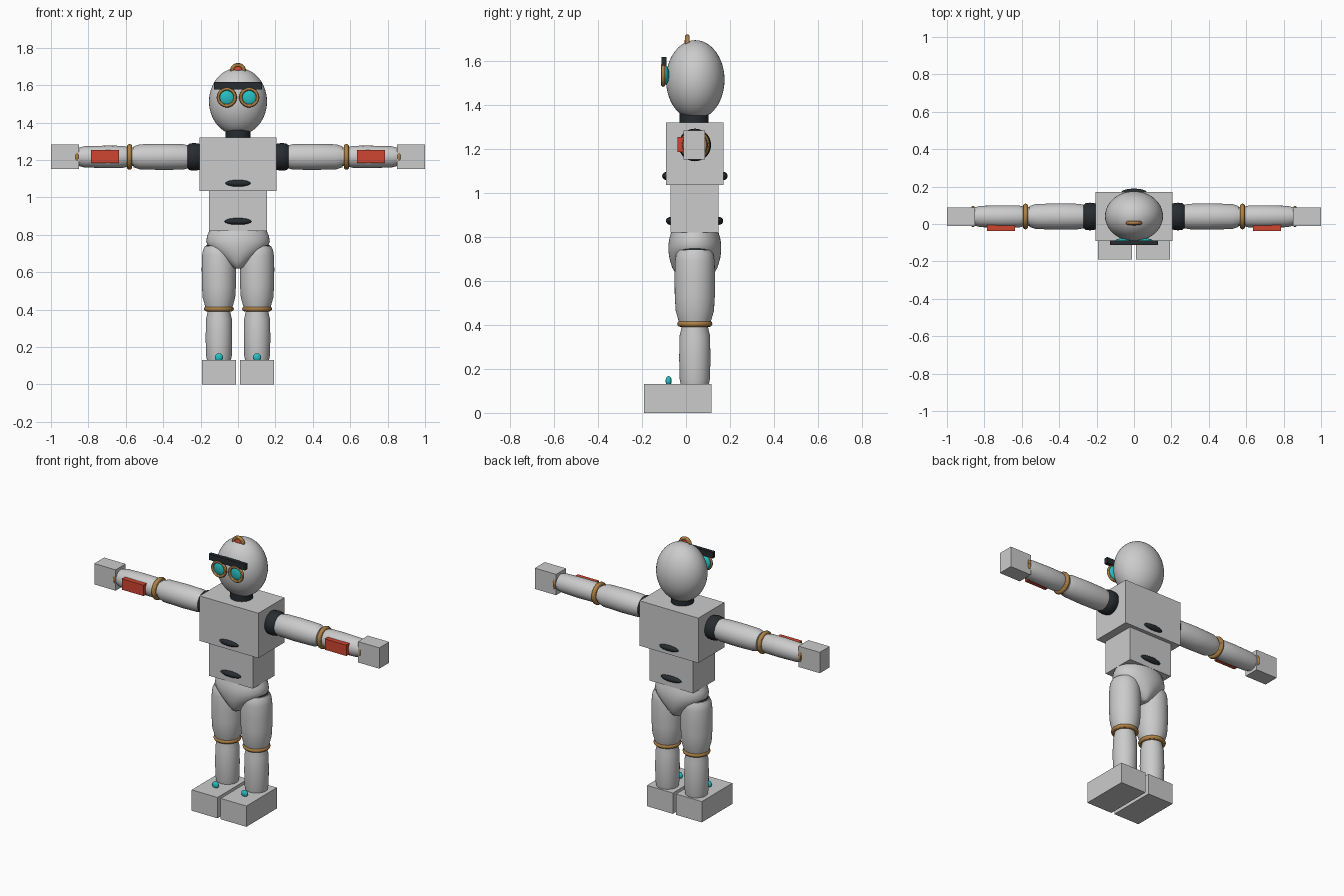
import bpy, bmesh
from math import sin, cos, pi, radians
from mathutils import Matrix, Vector

if "Cube" in bpy.data.objects:
    bpy.data.objects.remove(bpy.data.objects["Cube"])

YC = 0.04  # body axis depth


def material(name, rgb):
    m = bpy.data.materials.new(name)
    m.diffuse_color = (*rgb, 1)
    m.use_nodes = True
    m.node_tree.nodes["Principled BSDF"].inputs["Base Color"].default_value = m.diffuse_color
    return m


DARK = material("dark_rubber", (0.02, 0.025, 0.03))
BRASS = material("brass", (0.42, 0.22, 0.06))
CYAN = material("cyan_glass", (0.02, 0.52, 0.55))
RED = material("red_panel", (0.62, 0.06, 0.03))


def finish(ob, name, mat=None, smooth=True):
    ob.name = name
    if mat:
        ob.data.materials.append(mat)
    if smooth:
        bpy.ops.object.select_all(action='DESELECT')
        ob.select_set(True)
        bpy.context.view_layer.objects.active = ob
        bpy.ops.object.shade_smooth_by_angle(angle=radians(30))
    return ob


def box(name, x, y, z, mat=None):
    """Box from (min, max) ranges."""
    bpy.ops.mesh.primitive_cube_add(size=1)
    ob = bpy.context.object
    size = [b - a for a, b in (x, y, z)]
    mid = [(a + b) / 2 for a, b in (x, y, z)]
    ob.data.transform(Matrix.Translation(mid) @ Matrix.Diagonal((*size, 1)))
    return finish(ob, name, mat, False)


def ellipsoid(name, loc, radii, mat=None, seg=32):
    bpy.ops.mesh.primitive_uv_sphere_add(segments=seg, ring_count=seg // 2)
    ob = bpy.context.object
    ob.data.transform(Matrix.Translation(loc) @ Matrix.Diagonal((*radii, 1)))
    return finish(ob, name, mat)


def ring(name, loc, outer, minor, axis, mat):
    rot = {'X': (0, pi / 2, 0), 'Y': (pi / 2, 0, 0), 'Z': (0, 0, 0)}[axis]
    bpy.ops.mesh.primitive_torus_add(location=loc, rotation=rot, major_radius=outer - minor,
                                     minor_radius=minor, major_segments=40, minor_segments=12)
    return finish(bpy.context.object, name, mat)


def loft(name, rings, centre, axis='Z', sign=1, mat=None, n=40):
    """Stack of ellipses (position, ra, rb) along Z, or along X for the arms."""
    bm = bmesh.new()
    loops = []
    for t, ra, rb in rings:
        loop = []
        for i in range(n):
            a, b = ra * cos(2 * pi * i / n), rb * sin(2 * pi * i / n)
            p = Vector((a, b, t)) if axis == 'Z' else Vector((sign * t, a, b))
            loop.append(bm.verts.new(p + Vector(centre)))
        loops.append(loop)
    for lo, hi in zip(loops, loops[1:]):
        for i in range(n):
            j = (i + 1) % n
            bm.faces.new((lo[i], lo[j], hi[j], hi[i]))
    bm.faces.new(loops[0])
    bm.faces.new(loops[-1])
    bmesh.ops.recalc_face_normals(bm, faces=bm.faces)
    me = bpy.data.meshes.new(name)
    bm.to_mesh(me)
    bm.free()
    ob = bpy.data.objects.new(name, me)
    bpy.context.collection.objects.link(ob)
    return finish(ob, name, mat)


def turned(name, profile, centre, **kw):
    return loft(name, [(t, r, r) for t, r in profile], centre, **kw)


# Head, neck, brow and crest
ellipsoid("head", (0, 0.042, 1.513), (0.155, 0.133, 0.18), seg=48)
turned("neck", [(1.31, 0.066), (1.37, 0.066)], (0, 0.037, 0), mat=DARK)
box("brow", (-0.127, 0.127), (-0.111, -0.088), (1.578, 1.616), DARK)
ring("crest_ring", (0, 0.006, 1.676), 0.043, 0.011, 'Y', BRASS)
ellipsoid("crest_gem", (0, 0.004, 1.682), (0.025, 0.012, 0.02), RED, 24)

# Torso
box("chest", (-0.206, 0.206), (-0.09, 0.171), (1.035, 1.32))
box("waist", (-0.154, 0.154), (-0.07, 0.148), (0.82, 1.035))
for side, cy, wy in (("front", -0.09, -0.07), ("back", 0.171, 0.148)):
    ellipsoid(side + "_chest_vent", (0, cy, 1.076), (0.067, 0.018, 0.018), DARK)
    ellipsoid(side + "_waist_vent", (0, wy, 0.872), (0.072, 0.021, 0.018), DARK)

# Pelvis tapering between the legs
loft("pelvis", [(0.62, 0.02, 0.07), (0.63, 0.04, 0.085), (0.66, 0.075, 0.103),
                (0.70, 0.125, 0.115), (0.735, 0.16, 0.12), (0.765, 0.17, 0.12),
                (0.795, 0.165, 0.115), (0.822, 0.153, 0.107)], (0, YC, 0))

for s, side in ((-1, "right"), (1, "left")):
    # Eyes
    ellipsoid(side + "_eye", (s * 0.06, -0.095, 1.535), (0.045, 0.018, 0.045), CYAN)
    ring(side + "_eye_rim", (s * 0.06, -0.104, 1.535), 0.054, 0.009, 'Y', BRASS)

    # Arm
    A = (0, YC, 1.217)
    arm = dict(axis='X', sign=s)
    turned(side + "_shoulder", [(0.2, 0.066), (0.212, 0.071), (0.235, 0.074),
                                (0.258, 0.071), (0.27, 0.062)], A, mat=DARK, **arm)
    turned(side + "_upper_arm", [(0.25, 0.06), (0.272, 0.063), (0.295, 0.068), (0.4, 0.07),
                                 (0.525, 0.067), (0.558, 0.056)], A, **arm)
    turned(side + "_elbow_joint", [(0.55, 0.05), (0.61, 0.05)], A, **arm)
    ring(side + "_elbow_ring", (s * 0.58, YC, 1.217), 0.069, 0.014, 'X', BRASS)
    turned(side + "_forearm", [(0.592, 0.053), (0.615, 0.059), (0.7, 0.06),
                               (0.82, 0.057), (0.852, 0.049)], A, **arm)
    box(side + "_arm_panel", sorted((s * 0.636, s * 0.787)), (-0.038, 0.0), (1.184, 1.253), RED)
    ring(side + "_wrist_ring", (s * 0.861, YC, 1.217), 0.057, 0.009, 'X', BRASS)
    box(side + "_hand", sorted((s * 0.85, s * 1.0)), (-0.012, 0.087), (1.151, 1.283))

    # Leg
    L = (s * 0.102, YC, 0)
    turned(side + "_thigh", [(0.415, 0.073), (0.465, 0.087), (0.53, 0.091), (0.62, 0.092),
                             (0.69, 0.09), (0.72, 0.085), (0.74, 0.075)], L)
    ellipsoid(side + "_hip_joint", (s * 0.102, YC, 0.738), (0.07, 0.07, 0.018), DARK)
    ring(side + "_knee_ring", (s * 0.102, YC, 0.404), 0.08, 0.013, 'Z', BRASS)
    turned(side + "_shin", [(0.12, 0.062), (0.155, 0.069), (0.25, 0.071),
                            (0.35, 0.069), (0.39, 0.06), (0.42, 0.06)], L)
    ellipsoid(side + "_ankle_light", (s * 0.102, -0.079, 0.145), (0.022, 0.014, 0.022), CYAN, 24)
    box(side + "_foot", sorted((s * 0.011, s * 0.192)), (-0.19, 0.116), (0, 0.132))
